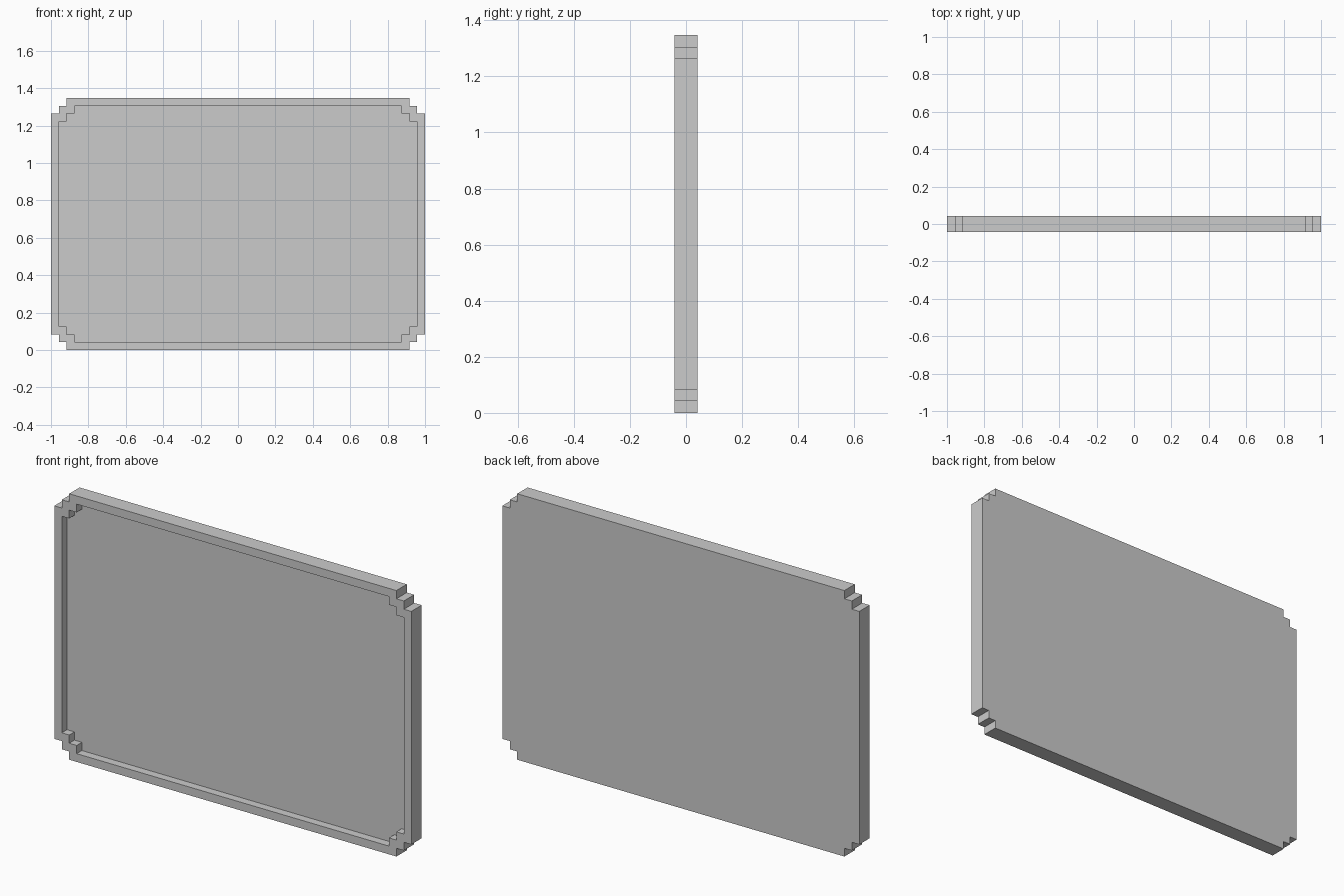
import bpy, bmesh

if "Cube" in bpy.data.objects:
    bpy.data.objects.remove(bpy.data.objects["Cube"])

S = 0.0417          # stair step, rim width and recess depth
W, H = 1.0, 1.347   # half width, full height
Y = 0.0415          # half thickness


def outline(inset):
    """Rectangle with two-step stair corners, moved inward by inset."""
    a, b = W - inset, H / 2 - inset
    q = [(a, b - 2 * S), (a - S, b - 2 * S), (a - S, b - S),
         (a - 2 * S, b - S), (a - 2 * S, b)]
    pts = q + [(-x, z) for x, z in reversed(q)]
    pts += [(-x, -z) for x, z in pts]
    return [(x, z + H / 2) for x, z in pts]


bm = bmesh.new()


def ring(inset, y):
    return [bm.verts.new((x, y, z)) for x, z in outline(inset)]


def bridge(r0, r1):
    n = len(r0)
    for i in range(n):
        j = (i + 1) % n
        bm.faces.new((r0[i], r0[j], r1[j], r1[i]))


# Back, outer edge, front rim, recess wall, recess floor
rings = [ring(0, Y), ring(0, -Y), ring(S, -Y), ring(S, -Y + S)]
for r0, r1 in zip(rings, rings[1:]):
    bridge(r0, r1)
bm.faces.new(rings[0])
bm.faces.new(rings[-1])
bmesh.ops.recalc_face_normals(bm, faces=bm.faces[:])

mesh = bpy.data.meshes.new("framed_panel")
bm.to_mesh(mesh)
bm.free()
panel = bpy.data.objects.new("framed_panel", mesh)
bpy.context.collection.objects.link(panel)
